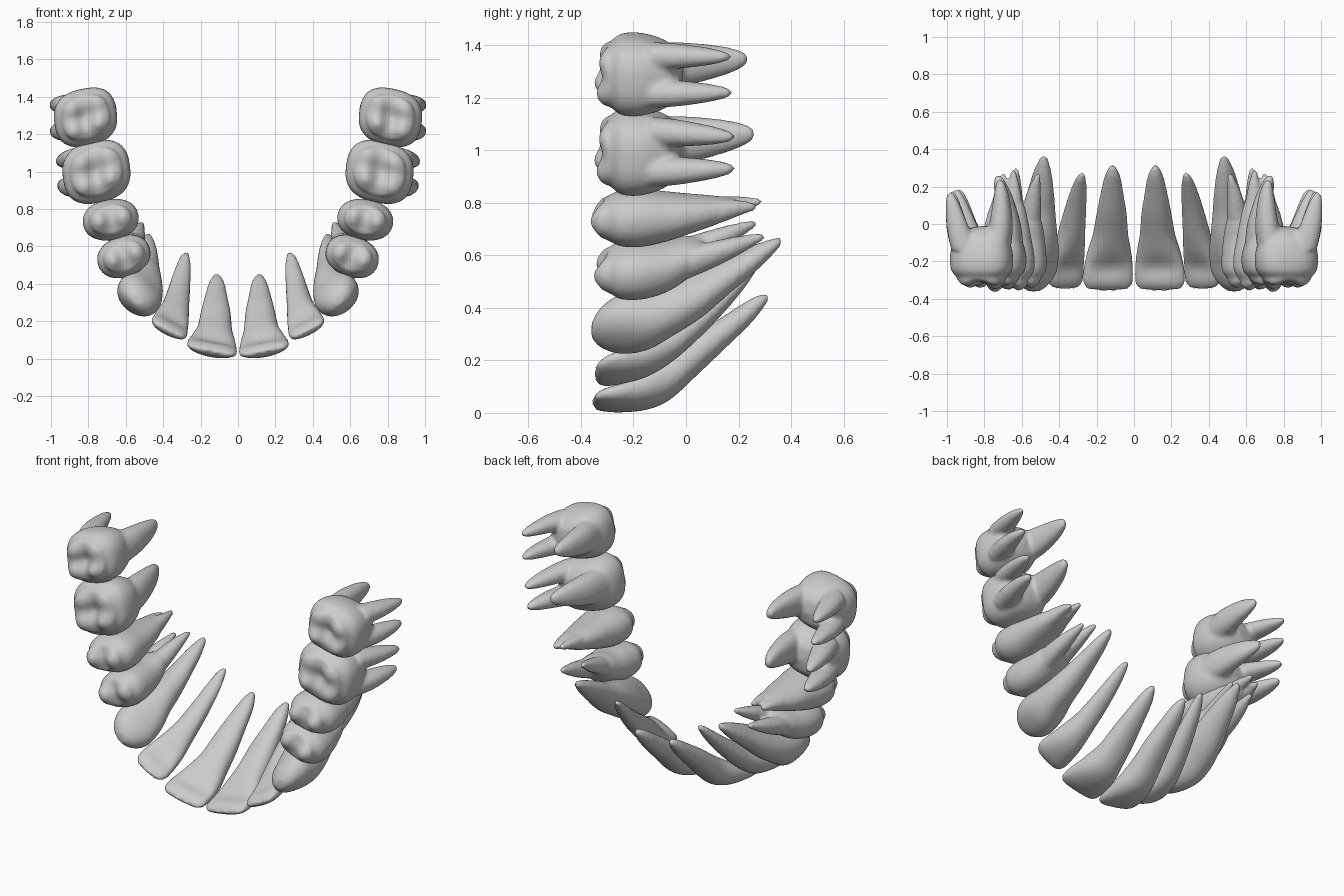
import bpy, bmesh
from math import sin, cos, pi, exp, radians

if "Cube" in bpy.data.objects:
    bpy.data.objects.remove(bpy.data.objects["Cube"])

SEG = 32
GROW = 0.0015     # makes up for shrinkage when softening


def smooth_rings(rings, steps=5):
    """Catmull-Rom interpolation through rings of (y, x, z, width, depth)."""
    out = []
    n = len(rings)
    for i in range(n - 1):
        p0, p1, p2, p3 = (rings[max(0, min(n - 1, i + k))] for k in (-1, 0, 1, 2))
        for s in range(steps):
            t = s / steps
            out.append([0.5 * (2 * b + (c - a) * t + (2 * a - 5 * b + 4 * c - d) * t * t
                               + (3 * b - a - 3 * c + d) * t ** 3)
                        for a, b, c, d in zip(p0, p1, p2, p3)])
    return out + [list(rings[-1])]


def loft(bm, rings, angle, power=2.2, cusps=(), spread=0.18, fossa=0.0, dish=0.0, skew=0.0):
    """Closed loft along y; angle points to the cheek side in the x-z plane."""
    ca, sa = cos(radians(angle)), sin(radians(angle))

    def height(u, v):
        h = sum(a * exp(-(u - p) ** 2 / spread - (v - q) ** 2 / 0.2) for p, q, a in cusps)
        return h - fossa * exp(-(u * u + v * v) / 0.2)

    def ring(y, x, z, w, d, f=1.0, biting=False):
        verts = []
        for k in range(SEG):
            c, s = cos(2 * pi * k / SEG), sin(2 * pi * k / SEG)
            u = f * abs(c) ** (2 / power) * (1 if c > 0 else -1)
            v = f * abs(s) ** (2 / power) * (1 if s > 0 else -1)
            du, dv = u * (w + GROW) - skew * v * d, v * (d + GROW)
            if s < 0:                        # hollow on the tongue side
                dv += dish * (1 - u * u) * exp(-((y + 0.235) / 0.06) ** 2)
            yy = y - height(u, v) if biting else y
            verts.append(bm.verts.new((x + du * -sa + dv * ca, yy, z + du * ca + dv * sa)))
        return verts

    rs = smooth_rings(rings)
    r0 = rs[0]
    loops = [ring(*r0, f=k / 7, biting=True) for k in range(1, 7)]
    loops.append(ring(*r0, biting=True))
    loops += [ring(*r) for r in rs[1:]]
    for a, b in zip(loops, loops[1:]):
        for k in range(SEG):
            j = (k + 1) % SEG
            bm.faces.new((a[k], a[j], b[j], b[k]))
    top = bm.verts.new((r0[1], r0[0] - height(0, 0), r0[2]))
    r1 = rs[-1]
    tip = bm.verts.new((r1[1], r1[0] + 0.016, r1[2]))
    for k in range(SEG):
        j = (k + 1) % SEG
        bm.faces.new((top, loops[0][j], loops[0][k]))
        bm.faces.new((tip, loops[-1][k], loops[-1][j]))


def tooth(name, parts):
    """Fuse the crown and root lofts, then mirror to the other side."""
    bm = bmesh.new()
    for p in parts:
        loft(bm, **p)
    bmesh.ops.recalc_face_normals(bm, faces=bm.faces)
    me = bpy.data.meshes.new(name)
    bm.to_mesh(me)
    bm.free()
    ob = bpy.data.objects.new(name, me)
    bpy.context.collection.objects.link(ob)
    m = ob.modifiers.new("fuse", 'REMESH')
    m.mode = 'VOXEL'
    m.voxel_size = 0.0115
    m.use_smooth_shade = True
    m = ob.modifiers.new("soften", 'SMOOTH')
    m.factor = 0.5
    m.iterations = 5
    m = ob.modifiers.new("mirror", 'MIRROR')
    m.use_mirror_merge = False


# Front teeth: single tapering lofts with a rounded biting edge
edge = dict(cusps=[(0, 0, .02)], spread=.7)
tooth("central_incisors", [dict(angle=-79, dish=0.035, **edge, rings=[
    (-.343, .14, .042, .115, .018), (-.315, .139, .05, .134, .034), (-.25, .138, .065, .134, .056),
    (-.15, .132, .092, .118, .076), (-.06, .126, .14, .094, .087), (.05, .12, .23, .08, .077),
    (.15, .118, .31, .062, .062), (.25, .115, .39, .042, .045), (.305, .115, .435, .018, .02)])])

tooth("lateral_incisors", [dict(angle=-63, dish=0.03, **edge, rings=[
    (-.335, .367, .15, .083, .018), (-.305, .367, .16, .102, .034), (-.25, .363, .178, .103, .052),
    (-.15, .352, .215, .09, .071), (-.05, .335, .275, .07, .077), (.06, .317, .36, .057, .065),
    (.16, .3, .45, .044, .05), (.23, .287, .52, .03, .034), (.265, .28, .555, .016, .016)])])

tooth("canines", [dict(angle=-45, dish=0.012, rings=[
    (-.36, .537, .315, .03, .022), (-.325, .533, .325, .085, .058), (-.25, .525, .34, .124, .095),
    (-.15, .523, .36, .116, .118), (-.05, .522, .405, .093, .12), (.06, .514, .458, .077, .102),
    (.17, .50, .53, .058, .078), (.28, .49, .60, .04, .05), (.355, .482, .65, .018, .02)])])

# Premolars: two-cusped crown with two slim roots
two_cusps = [(0, .6, .06), (0, -.6, .05)]
tooth("first_premolars", [
    dict(angle=-21, cusps=two_cusps, spread=.6, rings=[
        (-.295, .61, .545, .075, .107), (-.25, .61, .545, .102, .14), (-.17, .61, .548, .107, .143),
        (-.08, .605, .56, .094, .129), (0, .60, .59, .075, .112), (.06, .595, .615, .045, .08)]),
    dict(angle=-21, rings=[(-.08, .65, .54, .06, .05), (.05, .648, .585, .055, .052),
                           (.18, .64, .63, .038, .04), (.29, .63, .67, .014, .014)]),
    dict(angle=-21, rings=[(-.08, .56, .58, .06, .05), (.05, .55, .63, .052, .052),
                           (.17, .535, .68, .035, .036), (.26, .515, .72, .014, .014)])])

tooth("second_premolars", [
    dict(angle=-10, cusps=two_cusps, spread=.6, rings=[
        (-.308, .68, .742, .075, .107), (-.25, .68, .742, .103, .145), (-.17, .68, .743, .107, .147),
        (-.08, .68, .748, .093, .131), (0, .68, .757, .076, .117), (.1, .677, .77, .055, .09),
        (.18, .675, .782, .034, .05)]),
    dict(angle=-10, rings=[(0, .725, .75, .06, .05), (.12, .715, .765, .044, .042),
                           (.2, .705, .78, .029, .03), (.262, .70, .785, .013, .013)]),
    dict(angle=-10, rings=[(0, .64, .76, .06, .05), (.12, .64, .78, .044, .042),
                           (.2, .642, .795, .029, .03), (.28, .645, .803, .013, .013)])])

# Molars: four-cusped crown and three spreading roots
four_cusps = [(-.5, .55, .055), (.5, .55, .045), (-.4, -.5, .065), (.55, -.55, .04)]


def molar(name, x, z, s, front_tip, rear_tip, inner_tip):
    def root(sx, sz, r, bow, tip):
        """Root from (y=-.14) inside the crown to its tip (y, x, z)."""
        ty, tx, tz = tip
        rings = []
        for t, k in ((0, 1), (.35, .9), (.7, .66), (.9, .44), (1, .26)):
            b = bow * 4 * t * (1 - t)
            rings.append((-.14 + (ty + .14) * t, x + sx * s * (1 - t) + (tx - x) * t + b,
                          z + sz * s * (1 - t) + (tz - z) * t, r[0] * s * k, r[1] * s * k))
        return dict(angle=-8, rings=rings)

    tooth(name, [
        dict(angle=-8, power=2.6, cusps=four_cusps, spread=.24, fossa=.025, skew=.07, rings=[
            (-.29, x, z, .122 * s, .134 * s), (-.25, x, z, .157 * s, .172 * s),
            (-.18, x, z, .162 * s, .181 * s), (-.11, x, z, .145 * s, .166 * s),
            (-.06, x, z, .118 * s, .142 * s), (-.025, x - .01, z, .075 * s, .1 * s)]),
        root(.1, -.08, (.057, .072), .01, front_tip),
        root(.1, .075, (.055, .072), .005, rear_tip),
        root(-.09, .03, (.098, .074), -.015, inner_tip)])


molar("first_molars", .757, .998, 1.0, (.175, .932, .93), (.175, .948, 1.052), (.25, .725, 1.062))
molar("second_molars", .815, 1.29, .93, (.165, .972, 1.22), (.16, .98, 1.357), (.225, .715, 1.347))
